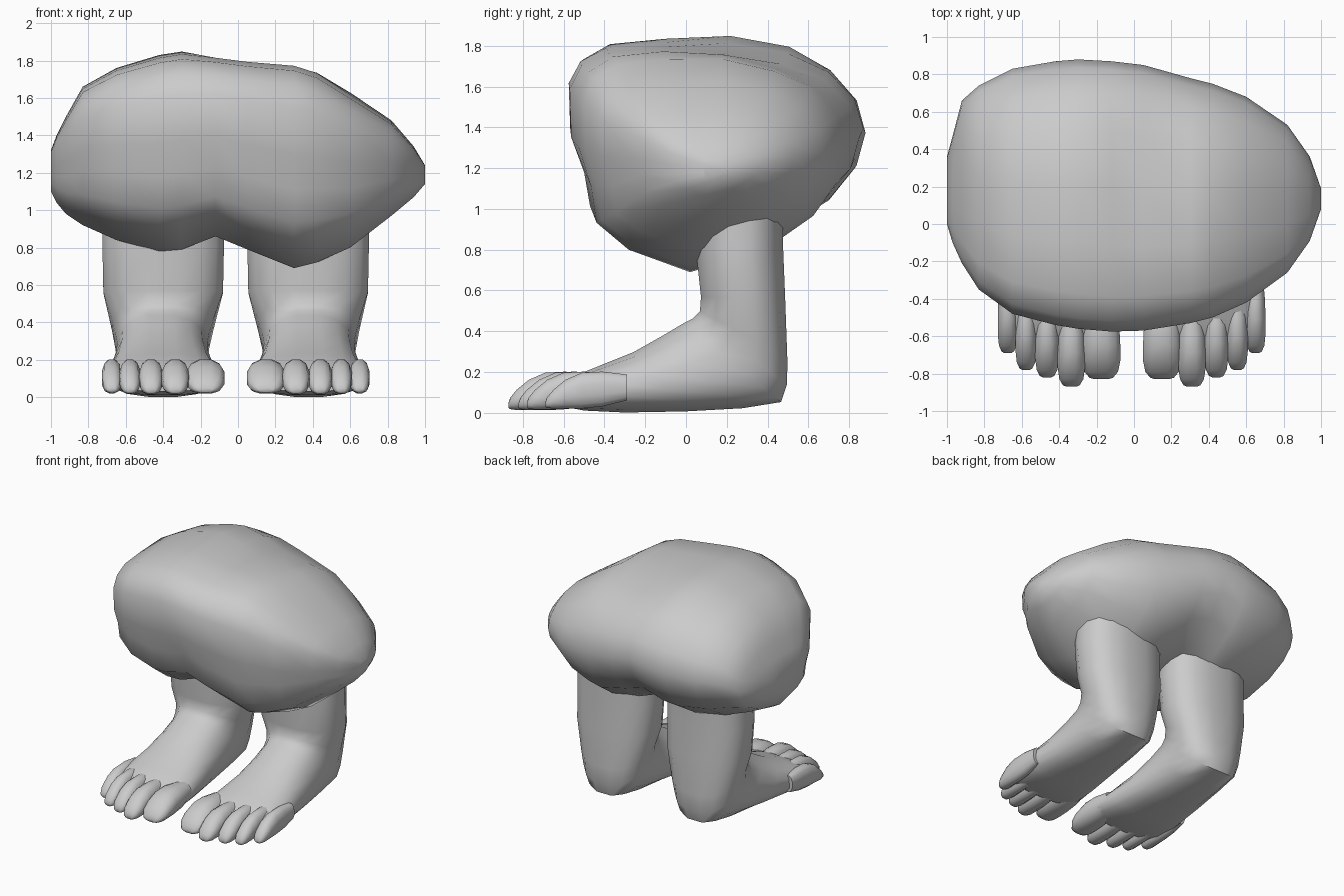
import bpy, bmesh, math

if "Cube" in bpy.data.objects:
    bpy.data.objects.remove(bpy.data.objects["Cube"])


def loft(name, rings, angle=50):
    """Skin a list of closed rings and cap both ends."""
    bm = bmesh.new()
    loops = [[bm.verts.new(p) for p in r] for r in rings]
    n = len(loops[0])
    for a, b in zip(loops, loops[1:]):
        for i in range(n):
            j = (i + 1) % n
            bm.faces.new((a[i], a[j], b[j], b[i]))
    bm.faces.new(loops[0])
    bm.faces.new(loops[-1][::-1])
    bmesh.ops.recalc_face_normals(bm, faces=bm.faces)
    me = bpy.data.meshes.new(name)
    bm.to_mesh(me)
    bm.free()
    ob = bpy.data.objects.new(name, me)
    bpy.context.collection.objects.link(ob)
    bpy.ops.object.select_all(action='DESELECT')
    ob.select_set(True)
    bpy.context.view_layer.objects.active = ob
    bpy.ops.object.shade_smooth_by_angle(angle=math.radians(angle))
    return ob


def tube_ring(cx, hw, top, bottom, n=16, power=2.4):
    """Rounded section between a top/front point and a bottom/back point (y, z)."""
    pts = []
    for i in range(n):
        a = 2 * math.pi * (i + 0.5) / n
        c, s = math.cos(a), math.sin(a)
        u = math.copysign(abs(c) ** (2 / power), c)
        t = (math.copysign(abs(s) ** (2 / power), s) + 1) / 2
        pts.append((cx + hw * u,
                    bottom[0] + (top[0] - bottom[0]) * t,
                    bottom[1] + (top[1] - bottom[1]) * t))
    return pts


# Boulder: one side profile (front = 0, bottom = 0) fitted to stations along x
profile = [(0, .78), (.005, .55), (.05, .38), (.07, .22), (.19, .10), (.42, 0),
           (.70, .10), (.88, .25), (.97, .40), (1, .55), (.97, .70), (.88, .84),
           (.74, .95), (.54, 1), (.32, .985), (.13, .96), (.04, .89)]
stations = [  # x, front y, back y, bottom z, top z
    (-1.0, 0.0, .36, 1.10, 1.32), (-.97, -.10, .47, 1.04, 1.40),
    (-.92, -.21, .66, .98, 1.50), (-.83, -.35, .74, .92, 1.66),
    (-.65, -.48, .83, .84, 1.76), (-.42, -.54, .87, .78, 1.83),
    (-.30, -.56, .88, .79, 1.85), (-.12, -.575, .87, .86, 1.83),
    (.05, -.57, .85, .79, 1.81), (.30, -.53, .78, .69, 1.79),
    (.42, -.50, .75, .72, 1.75), (.60, -.42, .68, .80, 1.63),
    (.82, -.26, .53, .97, 1.48), (.94, -.09, .36, 1.07, 1.34),
    (1.0, .08, .19, 1.14, 1.24)]


def boulder_point(s, p):
    x, f, b, lo, hi = s
    y, z = f + (b - f) * p[0], lo + (hi - lo) * p[1]
    if z > 1.4:  # hollow on the top
        z -= .08 * math.exp(-((x - .15) ** 2 + (y - .35) ** 2) / .06)
    return (x, y, z)


loft("boulder_body", [[boulder_point(s, p) for p in profile] for s in stations])

# Leg bending at the heel into the foot: centre x, half width, top/front, bottom/back
leg = [(.375, .33, (.05, 1.0), (.48, 1.0)), (.375, .33, (.045, .80), (.48, .80)),
       (.375, .325, (.07, .57), (.49, .55)), (.378, .275, (.065, .50), (.50, .27)),
       (.38, .255, (.03, .465), (.50, .14)), (.38, .245, (-.02, .44), (.47, .05)),
       (.38, .25, (-.12, .38), (.28, .02)), (.38, .27, (-.26, .30), (0, .005)),
       (.377, .30, (-.42, .235), (-.30, 0)), (.375, .315, (-.53, .19), (-.50, .01)),
       (.375, .29, (-.60, .15), (-.60, .03))]

# Toes: left x, right x, tip y
toes = [(.045, .255, -.83), (.235, .385, -.87), (.375, .505, -.82),
        (.495, .61, -.78), (.595, .705, -.69)]

for side in ("right", "left"):
    place = (lambda x: x) if side == "right" else (lambda x: -x - .025)
    loft(side + "_leg_and_foot", [tube_ring(place(c), w, t, b) for c, w, t, b in leg])
    for k, (x0, x1, tip) in enumerate(toes):
        cx, hw = (x0 + x1) / 2, (x1 - x0) / 2
        root = tip + .40
        base = .012 + .10 * (cx - .38) ** 2
        rings = []
        # fraction along toe, width scale, top height, bottom lift
        for f, w, top, lift in [(0, .75, .19, .04), (.30, .95, .205, .01),
                                (.55, 1, .20, 0), (.75, 1, .165, 0),
                                (.90, .88, .115, 0), (.98, .62, .075, .005),
                                (1, .35, .05, .012)]:
            y = root + (tip - root) * f
            rings.append(tube_ring(place(cx), hw * w, (y, top), (y, base + lift), 12, 2.3))
        loft(f"{side}_toe_{k + 1}", rings)
